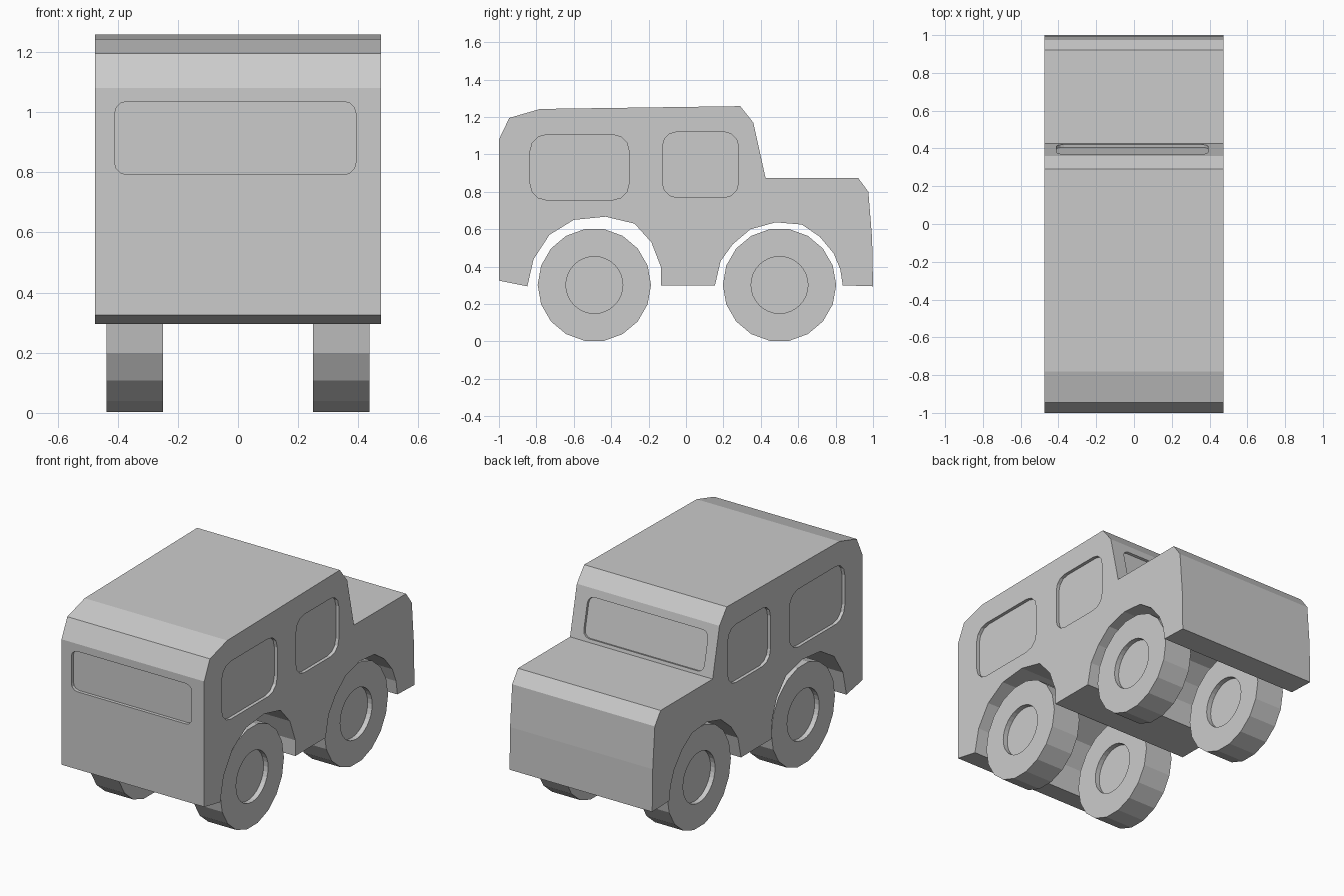
import bpy, bmesh, math
from mathutils import Vector

if "Cube" in bpy.data.objects:
    bpy.data.objects.remove(bpy.data.objects["Cube"])

HALF_W = 0.475
X, Y, Z = Vector((1, 0, 0)), Vector((0, 1, 0)), Vector((0, 0, 1))


def prism(name, pts, origin, u, v, half):
    """Extrude a 2D outline, lying in the u-v plane, by half to each side."""
    n = u.cross(v).normalized()
    bm = bmesh.new()
    base = [bm.verts.new(origin + u * a + v * b - n * half) for a, b in pts]
    face = bm.faces.new(base)
    ext = bmesh.ops.extrude_face_region(bm, geom=[face])["geom"]
    moved = [g for g in ext if isinstance(g, bmesh.types.BMVert)]
    bmesh.ops.translate(bm, verts=moved, vec=n * half * 2)
    if face.is_valid and len(face.link_loops if hasattr(face, "link_loops") else face.loops) and \
            sum(1 for f in bm.faces) == len(pts) + 1:
        bm.faces.new(base)
    bmesh.ops.recalc_face_normals(bm, faces=bm.faces)
    mesh = bpy.data.meshes.new(name)
    bm.to_mesh(mesh)
    bm.free()
    obj = bpy.data.objects.new(name, mesh)
    bpy.context.collection.objects.link(obj)
    return obj


def circle(r, sides):
    return [(r * math.cos(math.tau * i / sides), r * math.sin(math.tau * i / sides))
            for i in range(sides)]


def rounded(a0, a1, b0, b1, r, seg=3):
    pts = []
    corners = [(a1 - r, b1 - r), (a0 + r, b1 - r), (a0 + r, b0 + r), (a1 - r, b0 + r)]
    for k, (ca, cb) in enumerate(corners):
        for i in range(seg + 1):
            t = math.pi / 2 * (k + i / seg)
            pts.append((ca + r * math.cos(t), cb + r * math.sin(t)))
    return pts


def carve(obj, cutter):
    """Cut a recess and discard the cutter."""
    cutter.hide_render = True
    mod = obj.modifiers.new("recess", "BOOLEAN")
    mod.operation, mod.solver, mod.object = "DIFFERENCE", "EXACT", cutter
    with bpy.context.temp_override(object=obj, active_object=obj):
        bpy.ops.object.modifier_apply(modifier=mod.name)
    bpy.data.objects.remove(cutter)


# Body: side profile (y, z) with both wheel arches
profile = [
    (-1, .325), (-1, 1.08), (-.945, 1.195), (-.78, 1.243), (.29, 1.258), (.36, 1.17),
    (.425, .875), (.92, .875), (.975, .80), (.995, .55), (1, .295), (.838, .3),
    (.825, .385), (.79, .47), (.715, .56), (.62, .625), (.48, .637), (.345, .60),
    (.25, .52), (.185, .43), (.155, .3), (-.133, .3), (-.133, .395), (-.185, .53),
    (-.275, .63), (-.43, .667), (-.60, .65), (-.73, .57), (-.815, .44), (-.848, .295)]
body = prism("body", profile, Vector(), Y, Z, HALF_W)

# Side windows
for side in (-1, 1):
    for win in ((-.833, -.305, .757, 1.105, .085), (-.125, .28, .77, 1.12, .075)):
        carve(body, prism("window_cutter", rounded(*win), X * side * HALF_W, Y, Z, .02))

# Window in the flat end
carve(body, prism("window_cutter", rounded(-.41, .392, .792, 1.035, .04), -Y, X, Z, .02))

# Windscreen in the sloped face above the bonnet
slope = Vector((0, -.065, .295)).normalized()
carve(body, prism("window_cutter", rounded(-.41, .392, .02, .255, .04),
                  Vector((0, .425, .875)), X, slope, .015))

# Wheels with a round recess on each face
for end, y in (("front", -.49), ("rear", .5)):
    for label, side in (("left", -1), ("right", 1)):
        centre = Vector((side * .3435, y, .302))
        wheel = prism(f"{end}_{label}_wheel", circle(.303, 18), centre, Y, Z, .0935)
        for face in (-1, 1):
            carve(wheel, prism("hub_cutter", circle(.152, 32),
                               centre + X * face * .0935, Y, Z, .03))
